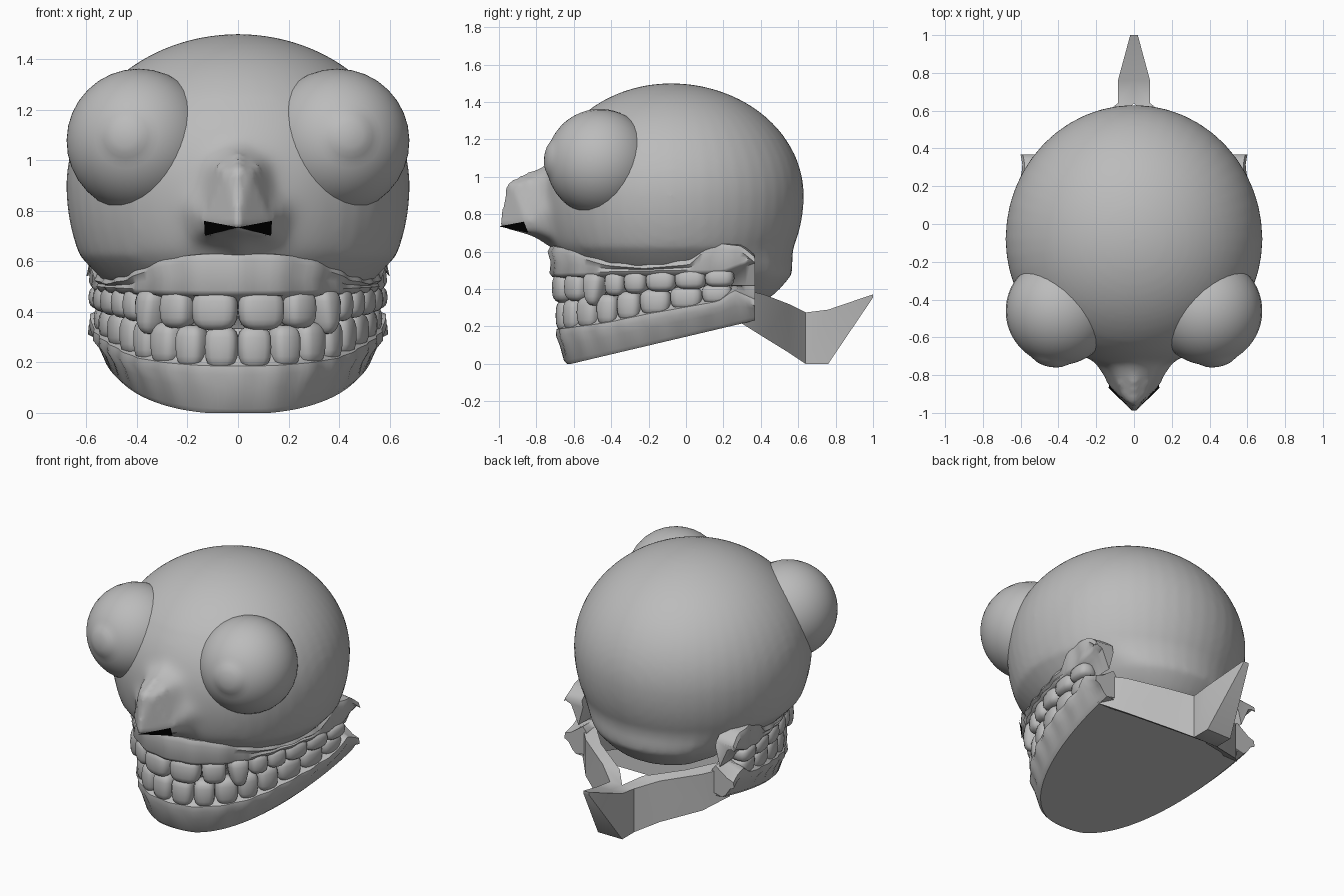
import bpy, bmesh, math
from mathutils import Vector, Matrix

if "Cube" in bpy.data.objects:
    bpy.data.objects.remove(bpy.data.objects["Cube"])

def material(name, v):
    m = bpy.data.materials.new(name)
    m.diffuse_color = (v, v, v, 1)
    m.use_nodes = True
    m.node_tree.nodes["Principled BSDF"].inputs["Base Color"].default_value = m.diffuse_color
    return m

GREY, BLACK = material("plain grey", 0.5), material("nostril black", 0.0)

def finish(bm, name, mat=GREY, angle=45):
    bmesh.ops.recalc_face_normals(bm, faces=bm.faces)
    me = bpy.data.meshes.new(name)
    bm.to_mesh(me)
    bm.free()
    me.polygons.foreach_set("use_smooth", [True] * len(me.polygons))
    me.set_sharp_from_angle(angle=math.radians(angle))
    me.materials.append(mat)
    ob = bpy.data.objects.new(name, me)
    bpy.context.collection.objects.link(ob)
    return ob

def lerp(table, y):
    """Piecewise linear lookup in [(y, value), ...]."""
    if y <= table[0][0]:
        return table[0][1]
    for (a, va), (b, vb) in zip(table, table[1:]):
        if y <= b:
            return va + (vb - va) * (y - a) / (b - a)
    return table[-1][1]

# skull: egg with a fuller lower half, tucked in behind the gums, deeper at the nape
bm = bmesh.new()
bmesh.ops.create_uvsphere(bm, u_segments=48, v_segments=40, radius=1)
for v in bm.verts:
    x, y, z = v.co
    x, y = x * 0.68, -0.08 + y * (0.71 if y > 0 else 0.68)
    z = 0.9 + z * (0.6 if z > 0 else 0.72)
    tuck = lerp([(0.5, 0.9), (0.62, 1.0)], z)
    k = lerp([(0.15, tuck), (0.4, 1.0)], y)
    x, y = x * k, y * k
    y += lerp([(0.48, 0.07), (0.6, 0.0)], z) * lerp([(0.1, 0), (0.35, 1)], y)
    v.co = (x, y, max(z, lerp([(-0.05, 0.5), (0.3, 0.35)], y)))

# nose: pointed wedge, fused into the face below
def nose_half(bm, s):
    pts = dict(top=(0, -0.66, 1.12), top2=(s * 0.17, -0.62, 1.06), ridge0=(0, -0.955, 0.97),
               ridge=(s * 0.05, -0.93, 0.95), tip=(0, -1.0, 0.735),
               wing=(s * 0.13, -0.86, 0.76), low=(s * 0.125, -0.835, 0.705),
               mid=(0, -0.84, 0.69), side=(s * 0.29, -0.63, 0.88), back=(0, -0.5, 0.85),
               base=(s * 0.24, -0.60, 0.64), under=(0, -0.66, 0.57))
    V = {k: bm.verts.new(p) for k, p in pts.items()}
    out = []
    for f in ("top top2 ridge ridge0", "ridge0 ridge tip", "ridge wing tip", "top2 side wing ridge",
              "side base low wing", "base under mid low", "low mid tip", "tip wing low",
              "top top2 back", "top2 side back", "side base back", "base under back"):
        out.append(bm.faces.new([V[k] for k in f.split()]))
    return list(V.values())

nose = nose_half(bm, 1) + nose_half(bm, -1)
bmesh.ops.remove_doubles(bm, verts=nose, dist=0.0005)
skull = finish(bm, "skull_and_nose")
mod = skull.modifiers.new("fuse", 'REMESH')
mod.mode, mod.voxel_size = 'VOXEL', 0.02
fused = bpy.data.meshes.new_from_object(skull.evaluated_get(bpy.context.evaluated_depsgraph_get()))
bpy.data.objects.remove(skull)
bm = bmesh.new()
bm.from_mesh(fused)
root = [v for v in bm.verts if v.co.y < -0.55 and abs(v.co.x) < 0.4
        and 0.6 < v.co.z < 1.25 and v.co.y > -0.83]
for _ in range(14):                                 # soften the root of the nose
    bmesh.ops.smooth_vert(bm, verts=root, factor=0.5, use_axis_x=True, use_axis_y=True, use_axis_z=True)
for _ in range(2):
    bmesh.ops.smooth_vert(bm, verts=[v for v in bm.verts if v.co.y > -0.8], factor=0.5,
                          use_axis_x=True, use_axis_y=True, use_axis_z=True)
finish(bm, "skull_and_nose", angle=70)

# nostrils: thin dark plates on the underside of the nose wings
bm = bmesh.new()
for s in (-1, 1):
    tri = [Vector((0, -1.0, 0.735)), Vector((s * 0.13, -0.863, 0.762)), Vector((s * 0.127, -0.84, 0.703))]
    n = (tri[1] - tri[0]).cross(tri[2] - tri[0]).normalized()
    n = n if n.y < 0 else -n
    bm.faces.new([bm.verts.new(p + n * (0.006 if i else 0.0)) for i, p in enumerate(tri)])
finish(bm, "nostrils", BLACK)

# bulging eyes, the pupil being a soft raised disc around the forward pole
for s, side in ((-1, "left"), (1, "right")):
    c = Vector((s * 0.393, -0.46, 1.077))
    turn = (Vector((s * 0.447, -0.74, 1.10)) - c).to_track_quat('Z', 'Y').to_matrix()
    bm = bmesh.new()
    bmesh.ops.create_uvsphere(bm, u_segments=32, v_segments=40, radius=1)
    for v in bm.verts:
        a = math.degrees(math.acos(max(-1, min(1, v.co.z))))
        r = 0.286 + lerp([(0, 0.016), (12, 0.013), (21, 0.0)], a)
        v.co = c + turn @ v.co * r
    finish(bm, f"eye_{side}", angle=60)

# dental arch: sampled half ellipse, walked by arc length from the centre
def arch(t):
    s = abs(math.sin(t)) ** 0.87
    return Vector((math.copysign(s, t) * 0.52, 0.37 - 1.01 * math.cos(t), 0))

N = 400
samples = [arch(i / N * math.pi / 2) for i in range(N + 1)]
dist = [0]
for a, b in zip(samples, samples[1:]):
    dist.append(dist[-1] + (b - a).length)
LENGTH = dist[-1]

def on_arch(s):
    """Point and outward normal at signed distance s along the arch."""
    sign, d = (1 if s >= 0 else -1), min(abs(s), LENGTH - 0.001)
    i = next(k for k in range(N) if dist[k + 1] >= d)
    p = samples[i].lerp(samples[i + 1], (d - dist[i]) / (dist[i + 1] - dist[i]))
    tan = (samples[min(i + 8, N)] - samples[max(i - 8, 0)]).normalized()
    nrm = Vector((tan.y, -tan.x, 0)) if i > 4 else Vector((0, -1, 0))
    return Vector((p.x * sign, p.y, 0)), Vector((nrm.x * sign, nrm.y, 0)).normalized()

def gum(name, section, ripple, flare, floor=False, steps=96):
    bm = bmesh.new()
    rings = []
    for k in range(steps + 1):
        s = (2 * k / steps - 1) * LENGTH
        p, n = on_arch(s)
        wave = ripple * math.cos(2 * math.pi * s / 0.14)
        ring = []
        for d, z in section(p.y):
            q = p + n * (d * (1 + flare * abs(s) / LENGTH) + (wave if d > 0.02 else 0))
            ring.append(bm.verts.new((q.x, q.y, max(z, 0))))
        rings.append(ring)
    m = len(rings[0])
    for a, b in zip(rings, rings[1:]):
        for i in range(m):
            bm.faces.new((a[i], a[(i + 1) % m], b[(i + 1) % m], b[i]))
    bm.faces.new(rings[0])
    bm.faces.new(rings[-1])
    ob = finish(bm, name, angle=50)
    if floor:                                       # closed underside between both sides
        bm = bmesh.new()
        h = steps // 2
        co = [[bm.verts.new(ob.data.vertices[(h + sg * k) * m + floor].co) for k in range(1, h + 1)]
              for sg in (-1, 1)]
        for k in range(h - 1):
            bm.faces.new((co[0][k], co[1][k], co[1][k + 1], co[0][k + 1]))
        finish(bm, "jaw_floor")

UP_LOW = [(-0.64, 0.455), (-0.3, 0.465), (0.2, 0.475), (0.37, 0.54)]
UP_TOP = [(-0.63, 0.63), (-0.52, 0.60), (-0.38, 0.555), (-0.2, 0.54), (0.03, 0.56),
          (0.13, 0.65), (0.3, 0.63), (0.37, 0.57)]
LO_TOP = [(-0.64, 0.20), (-0.4, 0.235), (-0.2, 0.28), (0.18, 0.35), (0.26, 0.41), (0.37, 0.36)]
BITE = [(-0.62, 0.335), (-0.3, 0.38), (0.2, 0.42)]

def upper_section(y):
    a, b = lerp(UP_LOW, y), lerp(UP_TOP, y)
    return [(0.03, a), (0.07, a + 0.01), (0.085, a + 0.03), (0.078, (a + b) / 2),
            (0.095, b - 0.03), (0.08, b), (-0.06, b + 0.01), (-0.07, a), (-0.03, lerp(BITE, y))]

def lower_section(y):
    t, b = lerp(LO_TOP, y), 0.235 * (y + 0.62)
    return [(0.02, t), (0.048, t - 0.015), (0.05, t - 0.05), (0.03, (t + b) / 2),
            (0.012, b + 0.02), (-0.005, b), (-0.07, b + 0.02), (-0.07, t), (-0.04, lerp(BITE, y))]

gum("upper_gum", upper_section, 0.005, -0.2)
gum("lower_gum", lower_section, 0.005, 0.4, floor=5)

# teeth: rounded blocks set along the arch, mirrored
def tooth(name, s, width, depth, z0, z1, off, taper):
    p, n = on_arch(s)
    p = p + n * off
    tan = Vector((-n.y, n.x, 0))
    bm = bmesh.new()
    bmesh.ops.create_uvsphere(bm, u_segments=16, v_segments=10, radius=1)
    for v in bm.verts:
        x, y, z = (math.copysign(abs(c) ** 0.68, c) for c in v.co)
        k = 1 - taper * (1 - z) / 2
        q = p + tan * (x * k * width / 2) + n * (y * depth / 2)
        v.co = (q.x, q.y, (z0 + z1) / 2 + z * (z1 - z0) / 2)
    finish(bm, name, angle=60)

UPPER = [0.175, 0.135, 0.13, 0.11, 0.12, 0.155, 0.16, 0.15]
LOWER = [0.13, 0.12, 0.13, 0.12, 0.13, 0.165, 0.17, 0.16]
for row, widths in (("upper", UPPER), ("lower", LOWER)):
    at = 0
    for i, w in enumerate(widths):
        s, at = at + w / 2, at + w
        y = on_arch(s)[0].y
        bite, canine = lerp(BITE, y), i == 2
        for sg, side in ((-1, "left"), (1, "right")):
            label = f"{row}_tooth_{side}_{i + 1}"
            if row == "upper":
                tooth(label, sg * s, w * 1.08, 0.12, bite - (0.045 if canine else 0.008),
                      lerp(UP_LOW, y) + 0.03, 0.02 + 0.015 * canine, 0.45 if canine else 0.05)
            else:
                tooth(label, sg * s, w * 1.08, 0.12, lerp(LO_TOP, y) - 0.03, bite + 0.01, 0.0, 0.1)

# rear jaw arms: converge behind the skull into one pointed spur
# (outer x, inner x, y, bottom z, top z)
ARM = [(0.52, 0.42, 0.30, 0.215, 0.40), (0.41, 0.30, 0.42, 0.14, 0.37),
       (0.20, 0.08, 0.55, 0.06, 0.32), (0.085, 0.0, 0.64, 0.0, 0.275),
       (0.085, 0.0, 0.76, 0.0, 0.29), (0.02, 0.0, 1.0, 0.355, 0.372)]
for sg, side in ((-1, "left"), (1, "right")):
    bm = bmesh.new()
    rings = [[bm.verts.new((sg * x, y, z)) for x, z in ((o, b), (o, t), (i, t), (i, b))]
             for o, i, y, b, t in ARM]
    for a, b in zip(rings, rings[1:]):
        for k in range(4):
            bm.faces.new((a[k], a[(k + 1) % 4], b[(k + 1) % 4], b[k]))
    bm.faces.new(rings[0])
    bm.faces.new(rings[-1])
    finish(bm, f"jaw_arm_{side}", angle=40)
